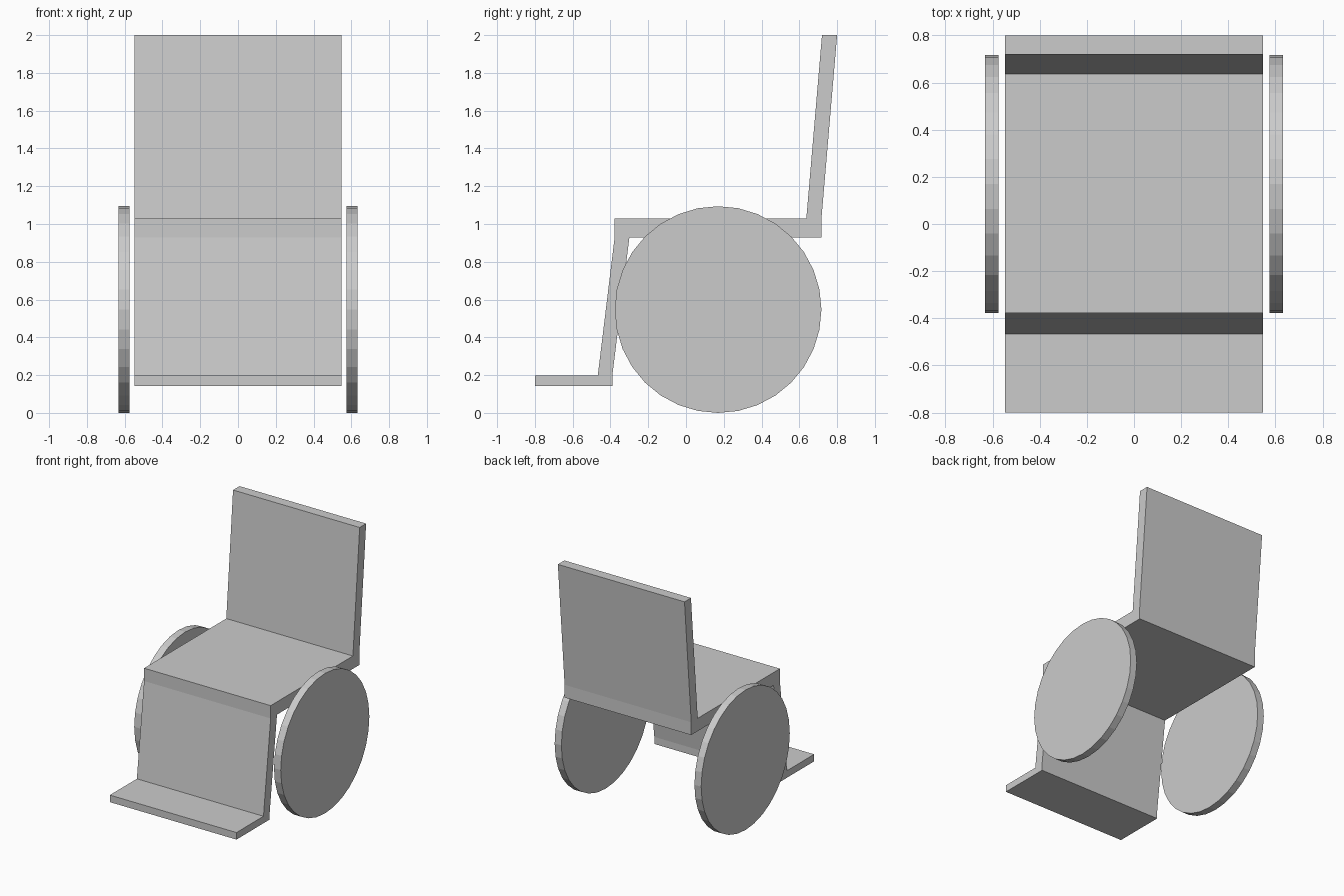
import bpy, bmesh, math
from mathutils import Matrix

if "Cube" in bpy.data.objects:
    bpy.data.objects.remove(bpy.data.objects["Cube"])


def make_object(name, bm):
    bmesh.ops.recalc_face_normals(bm, faces=bm.faces)
    mesh = bpy.data.meshes.new(name)
    bm.to_mesh(mesh)
    bm.free()
    obj = bpy.data.objects.new(name, mesh)
    bpy.context.collection.objects.link(obj)
    return obj


def extruded_profile(name, points, half_width):
    """Extrude a (y, z) outline symmetrically along x."""
    bm = bmesh.new()
    face = bm.faces.new([bm.verts.new((-half_width, y, z)) for y, z in points])
    new = bmesh.ops.extrude_face_region(bm, geom=[face])["geom"]
    verts = [g for g in new if isinstance(g, bmesh.types.BMVert)]
    bmesh.ops.translate(bm, verts=verts, vec=(2 * half_width, 0, 0))
    return make_object(name, bm)


def wheel(name, x, y, radius, width):
    bm = bmesh.new()
    bmesh.ops.create_cone(bm, cap_ends=True, segments=32, radius1=radius,
                          radius2=radius, depth=width,
                          matrix=Matrix.Translation((x, y, radius))
                          @ Matrix.Rotation(math.pi / 2, 4, 'Y'))
    return make_object(name, bm)


# Footrest, leg panel, seat and backrest as one folded slab
extruded_profile("chair_body", [
    (-0.80, 0.143), (-0.39, 0.143), (-0.39, 0.198), (-0.30, 0.928),
    (0.717, 0.928), (0.717, 1.028), (0.80, 2.0), (0.72, 2.0),
    (0.637, 1.028), (-0.378, 1.028), (-0.378, 0.928), (-0.467, 0.198),
    (-0.80, 0.198)], 0.547)

# Side wheels
for side, x in (("left", -0.604), ("right", 0.604)):
    wheel(f"wheel_{side}", x, 0.17, 0.547, 0.058)
